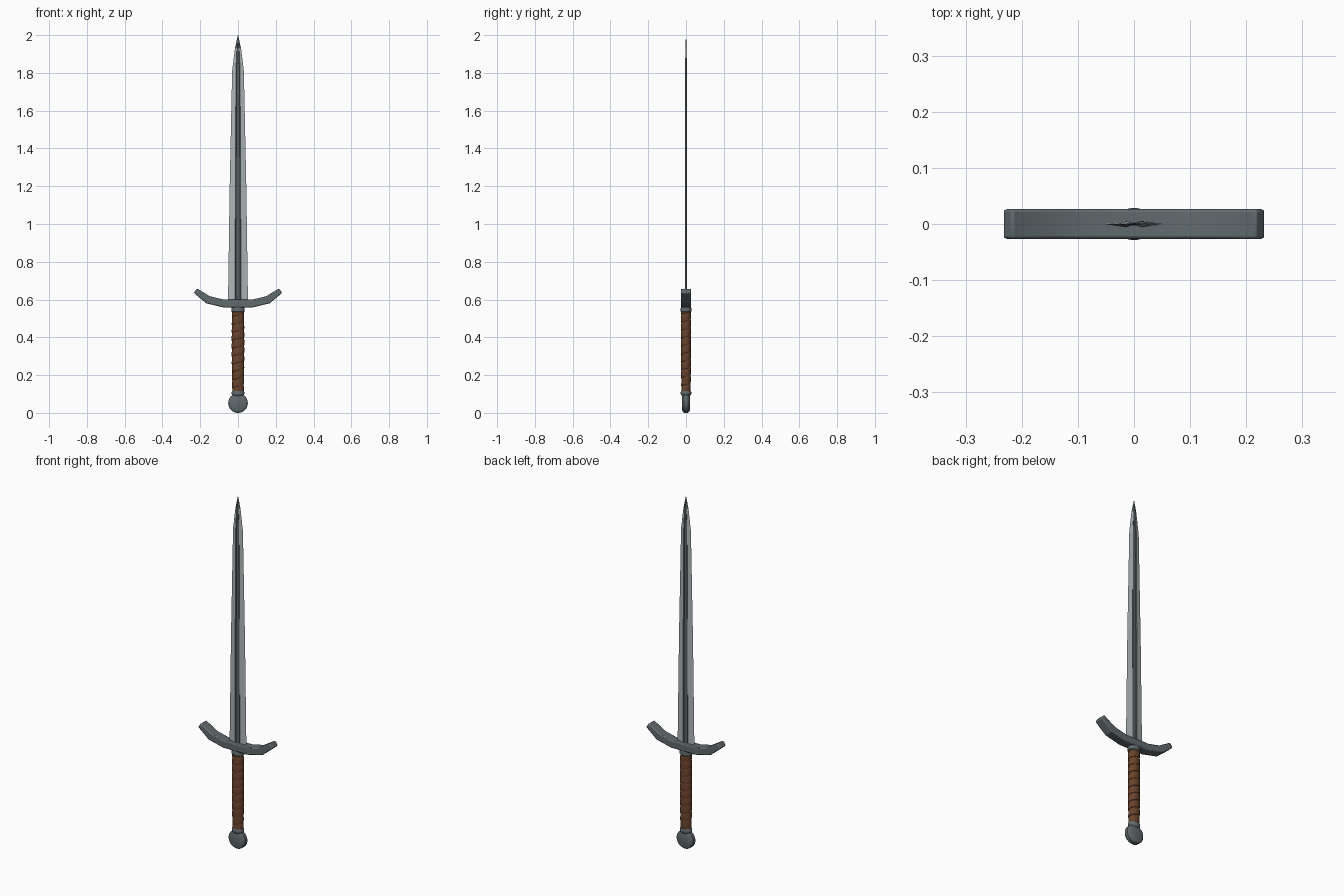
import bpy, bmesh, math
from math import sin, cos, pi

if "Cube" in bpy.data.objects:
    bpy.data.objects.remove(bpy.data.objects["Cube"])


def material(name, rgb):
    m = bpy.data.materials.new(name)
    m.diffuse_color = (*rgb, 1)
    m.use_nodes = True
    m.node_tree.nodes["Principled BSDF"].inputs["Base Color"].default_value = m.diffuse_color
    return m


STEEL = material("blade_steel", (0.42, 0.47, 0.48))
FULLER = material("fuller_steel", (0.10, 0.12, 0.125))
IRON = material("dark_iron", (0.12, 0.145, 0.155))
LEATHER = material("leather", (0.14, 0.055, 0.025))


def make(name, verts, faces, mats, smooth=None, bevel=0):
    me = bpy.data.meshes.new(name)
    me.from_pydata(verts, [], faces)
    bm = bmesh.new()
    bm.from_mesh(me)
    bmesh.ops.remove_doubles(bm, verts=bm.verts, dist=1e-6)
    bmesh.ops.recalc_face_normals(bm, faces=bm.faces)
    bm.to_mesh(me)
    bm.free()
    ob = bpy.data.objects.new(name, me)
    bpy.context.collection.objects.link(ob)
    for m in mats:
        me.materials.append(m)
    if bevel:
        b = ob.modifiers.new("bevel", 'BEVEL')
        b.width, b.segments, b.limit_method = bevel, 2, 'ANGLE'
        b.angle_limit = math.radians(50)
    if smooth:
        bpy.ops.object.select_all(action='DESELECT')
        ob.select_set(True)
        bpy.context.view_layer.objects.active = ob
        bpy.ops.object.shade_smooth_by_angle(angle=math.radians(smooth))
    return ob


def loft(name, rings, mats, **kw):
    """Skin a stack of closed rings and cap both ends."""
    n = len(rings[0])
    verts = [v for r in rings for v in r]
    faces = [(i * n + j, i * n + (j + 1) % n, (i + 1) * n + (j + 1) % n, (i + 1) * n + j)
             for i in range(len(rings) - 1) for j in range(n)]
    faces += [tuple(range(n)), tuple(range(len(verts) - n, len(verts)))]
    return make(name, verts, faces, mats, **kw)


def lathe(name, profile, mat, squash=1.0, n=24, axis='Z', z0=0, smooth=35):
    """Turn (radius, height) pairs about z, or about y for a disc centred at z0."""
    def pt(r, h, a):
        if axis == 'Y':
            return (r * cos(a), h, z0 + r * sin(a))
        return (r * cos(a), r * sin(a) * squash, h)
    rings = [[pt(r, h, 2 * pi * k / n) for k in range(n)] for r, h in profile]
    return loft(name, rings, [mat], smooth=smooth)


# Blade: flat bevels either side of a sunken fuller, tapering to the point
# (height, half width, fuller half width, shoulder thickness, fuller depth thickness)
stations = [(0.575, 0.053, 0.016, 0.0060, 0.0025), (1.2, 0.044, 0.014, 0.0055, 0.0023),
            (1.81, 0.031, 0.011, 0.0050, 0.0020), (1.93, 0.016, 0.006, 0.0032, 0.0015),
            (2.0, 0.0008, 0.0003, 0.0004, 0.0002)]
rings = []
for z, w, f, t, d in stations:
    half = [(w, 0), (f, t), (f * 0.7, d), (-f * 0.7, d), (-f, t)]
    rings.append([(x, y, z) for x, y in half] + [(-x, -y, z) for x, y in half])
blade = loft("blade", rings, [STEEL, FULLER])
for p in blade.data.polygons:
    xs = [blade.data.vertices[i].co.x for i in p.vertices]
    if max(abs(x) for x in xs) < 0.0165 and len(xs) == 4:
        p.material_index = 1

# Crossguard: upswept bar
side = [(0.075, 0.600, 0.075, 0.558), (0.148, 0.617, 0.168, 0.580), (0.217, 0.659, 0.234, 0.635)]
bar = [(-a, b, -c, d) for a, b, c, d in reversed(side)] + side
G = 0.0265
loft("crossguard", [[(a, -G, b), (a, G, b), (c, G, d), (c, -G, d)] for a, b, c, d in bar],
     [IRON], bevel=0.005, smooth=25)

# Collars above and below the grip
lathe("upper_collar", [(0.030, 0.532), (0.035, 0.537), (0.035, 0.552), (0.031, 0.565)], IRON, 0.82)
lathe("lower_collar", [(0.024, 0.088), (0.031, 0.094), (0.034, 0.101), (0.034, 0.110),
                       (0.030, 0.117)], IRON, 0.82)


# Grip core and the leather strip wound around it
Z0, Z1, PITCH, N = 0.108, 0.542, 0.042, 24


def grip_radius(z):
    t = (z - Z0) / (Z1 - Z0)
    return 0.0275 + 0.0045 * sin(pi * min(1, 0.1 + 0.68 * t))


lathe("grip_core", [(grip_radius(Z0 + (Z1 - Z0) * k / 8) - 0.002, Z0 + (Z1 - Z0) * k / 8)
                    for k in range(9)], LEATHER, 0.8)

verts, faces = [], []
steps = int((Z1 - Z0 + PITCH) / PITCH * N) + 1
for i in range(steps):
    a = 2 * pi * i / N
    zb = Z0 - PITCH + PITCH * i / N
    # strip section: tucked lower lip, full body, thin upper edge under the next turn
    for frac, dr in ((0.0, -0.002), (0.02, 0.0012), (0.12, 0.002), (0.85, 0.0008), (1.0, -0.001)):
        z = min(max(zb + frac * PITCH, Z0), Z1)
        r = grip_radius(z) + dr
        verts.append((r * cos(a), r * sin(a) * 0.8, z))
    if i:
        for k in range(4):
            q = (i - 1) * 5 + k
            faces.append((q, q + 5, q + 6, q + 1))
make("grip_wrap", verts, faces, [LEATHER], smooth=35)

# Wheel pommel with chamfered faces
lathe("pommel", [(0.035, -0.021), (0.046, -0.017), (0.052, -0.010), (0.052, 0.010),
                 (0.046, 0.017), (0.035, 0.021)], IRON, n=32, axis='Y', z0=0.052, smooth=25)
